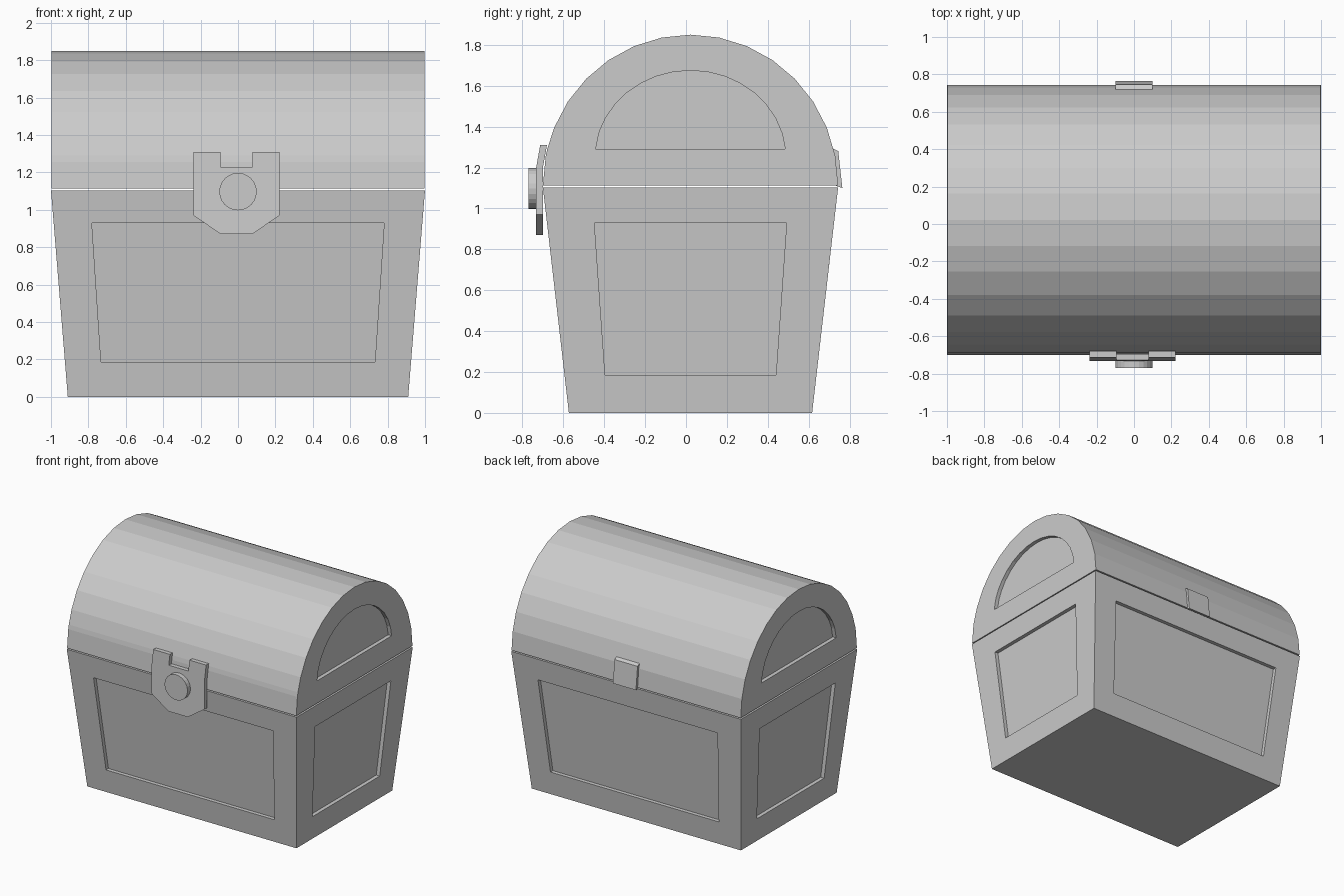
import bpy, bmesh
from math import sin, cos, pi, asin, radians
from mathutils import Vector

if "Cube" in bpy.data.objects:
    bpy.data.objects.remove(bpy.data.objects["Cube"])

CY = 0.022          # depth centre of the chest box
SEAM = 1.107        # height where lid meets body


def finish(bm, name):
    bmesh.ops.recalc_face_normals(bm, faces=bm.faces[:])
    mesh = bpy.data.meshes.new(name)
    bm.to_mesh(mesh)
    bm.free()
    obj = bpy.data.objects.new(name, mesh)
    bpy.context.collection.objects.link(obj)
    return obj


def panel(bm, outer, inner_pts, push):
    """Frame from the outer loop to an inner loop, then a sunken floor."""
    rim = [bm.verts.new(p) for p in inner_pts]
    floor = [bm.verts.new(Vector(p) + Vector(push)) for p in inner_pts]
    n = len(outer)
    for a, b in ((outer, rim), (rim, floor)):
        for i in range(n):
            j = (i + 1) % n
            bm.faces.new((a[i], a[j], b[j], b[i]))
    bm.faces.new(floor)


def prism(name, pts, offset, place):
    """Extrude a 2D outline; place maps its points into 3D."""
    bm = bmesh.new()
    f = bm.faces.new([bm.verts.new(place(*p)) for p in pts])
    ext = bmesh.ops.extrude_face_region(bm, geom=[f], use_keep_orig=True)
    bmesh.ops.translate(bm, vec=offset,
                        verts=[v for v in ext['geom'] if isinstance(v, bmesh.types.BMVert)])
    return finish(bm, name)


# Body: tapered box with a sunken panel on each of the four sides
def half_x(z):
    return 0.91 + 0.09 * z / SEAM


def half_y(z):
    return 0.595 + 0.1275 * z / SEAM


bm = bmesh.new()
signs = [(-1, -1), (1, -1), (1, 1), (-1, 1)]
low, top = [[bm.verts.new((sx * half_x(z), CY + sy * half_y(z), z)) for sx, sy in signs]
            for z in (0, SEAM - 0.004)]
bm.faces.new(low)
bm.faces.new(top)
Z0, Z1, DEPTH = 0.185, 0.93, 0.03
for i in range(4):
    j = (i + 1) % 4
    inner = []
    for k, z in ((i, Z0), (j, Z0), (j, Z1), (i, Z1)):
        sx, sy = signs[k]
        if i % 2 == 0:      # front and back
            x, y = sx * (0.72 + 0.066 * z), CY + sy * half_y(z)
        else:               # ends
            x, y = sx * half_x(z), CY + sy * (0.405 + 0.07 * z)
        inner.append((x, y, z))
    push = [(0, DEPTH, 0), (-DEPTH, 0, 0), (0, -DEPTH, 0), (DEPTH, 0, 0)][i]
    panel(bm, (low[i], low[j], top[j], top[i]), inner, push)
finish(bm, "chest_body")

# Lid: half-round barrel, sunken between the raised bands, with arched end panels
BASE, RY, RZ = SEAM + 0.006, 0.722, 0.737
FRONT_LIP = asin((1.29 - BASE) / RZ)
angles = sorted([pi * i / 16 for i in range(17)] + [FRONT_LIP])
xs = [-0.997, -0.79, -0.1, 0.1, 0.79, 0.997]
bm = bmesh.new()
rings = [[bm.verts.new((x, CY - RY * cos(a), BASE + RZ * sin(a))) for a in angles] for x in xs]
sunk = []
for s in range(5):
    for i in range(len(angles) - 1):
        a, b = rings[s], rings[s + 1]
        f = bm.faces.new((a[i], b[i], b[i + 1], a[i + 1]))
        if s in (1, 3) and angles[i] >= FRONT_LIP - 1e-6:
            sunk.append(f)
bm.faces.new([r[0] for r in rings] + [r[-1] for r in reversed(rings)])
A0 = radians(5.4)
for ring, side in ((rings[0], -1), (rings[-1], 1)):
    arc = [A0 + (pi - 2 * A0) * a / pi for a in angles]
    inner = [(side * 0.997, CY - 0.466 * cos(a), 1.25 + 0.425 * sin(a)) for a in arc]
    panel(bm, ring, inner, (-side * DEPTH, 0, 0))
ext = bmesh.ops.extrude_face_region(bm, geom=sunk)
for v in ext['geom']:
    if isinstance(v, bmesh.types.BMVert):
        v.co.y = CY + (v.co.y - CY) * 0.984
        v.co.z = BASE + (v.co.z - BASE) * 0.984
finish(bm, "chest_lid")

# Lock plate: notched shield, its upper part leaning back with the lid
half = [(0.085, 0.87), (0.23, 0.97), (0.23, 1.2), (0.23, 1.31), (0.085, 1.31), (0.085, 1.23)]
outline = half + [(-x, z) for x, z in reversed(half)]
lock = prism("lock_plate", outline, (0, 0.033, 0),
             lambda x, z: (x - 0.008, -0.733 + 0.18 * max(0, z - 1.2), z))

# Lock button: short round boss
disc = [(0.1 * cos(2 * pi * i / 24), 1.097 + 0.1 * sin(2 * pi * i / 24)) for i in range(24)]
prism("lock_button", disc, (0, 0.04, 0), lambda x, z: (x, -0.77, z))

# Back hinge plate
hinge = [(0.715, 1.295), (0.745, 1.28), (0.765, 1.1), (0.735, 1.11)]
prism("hinge_plate", hinge, (0.2, 0, 0), lambda y, z: (-0.1, y, z))
